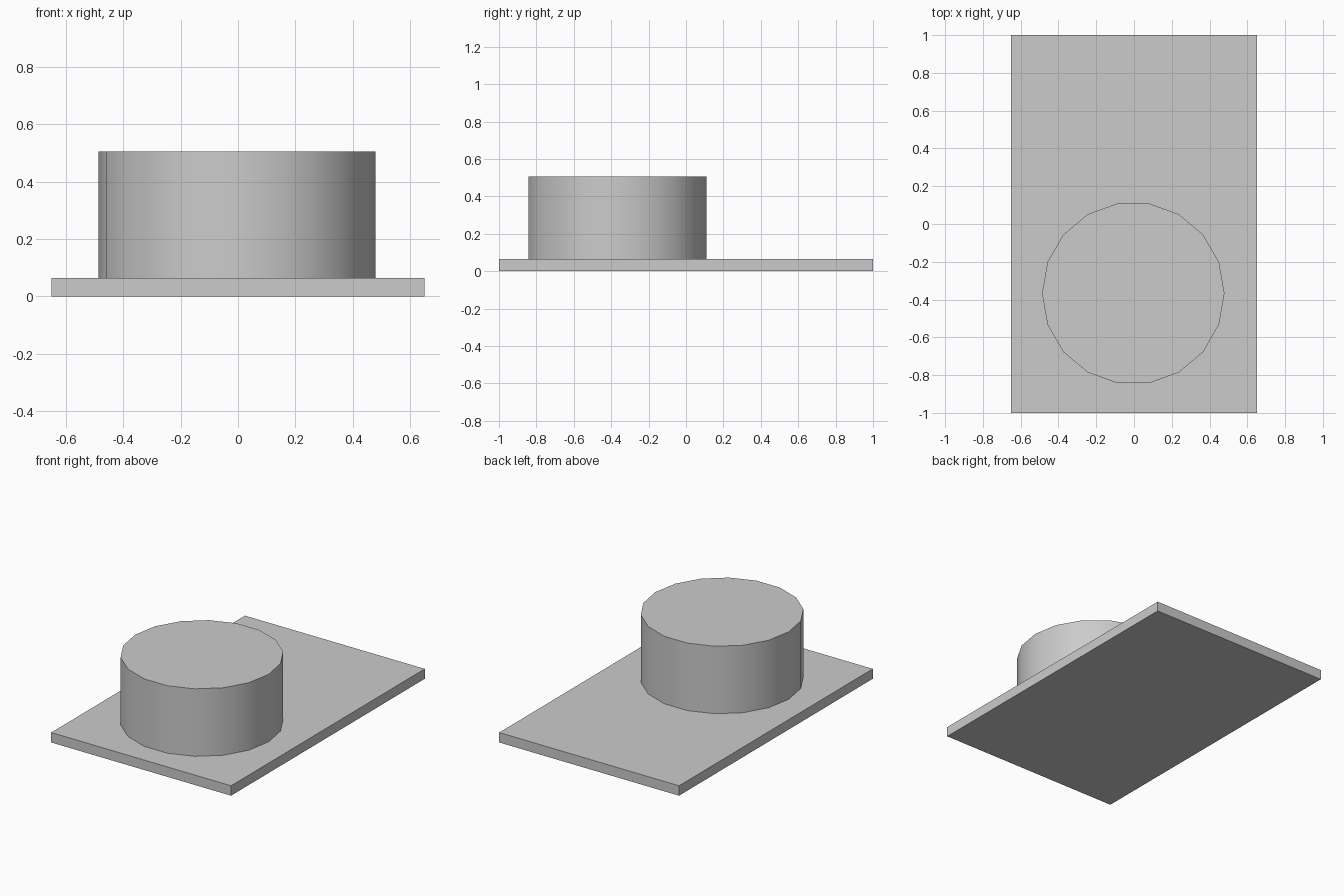
import bpy
import math

if "Cube" in bpy.data.objects:
    bpy.data.objects.remove(bpy.data.objects["Cube"])

PLATE_TOP = 0.065
DRUM_TOP = 0.506

# Flat rectangular base
bpy.ops.mesh.primitive_cube_add(size=1, location=(0, 0, PLATE_TOP / 2))
plate = bpy.context.object
plate.name = "base_plate"
plate.scale = (1.3, 2.0, PLATE_TOP)
bpy.ops.object.transform_apply(location=False, rotation=False, scale=True)

# 18-sided drum with a corner pointing along +x
bpy.ops.mesh.primitive_cylinder_add(
    vertices=18, radius=0.483, depth=DRUM_TOP - PLATE_TOP,
    location=(-0.004, -0.367, (DRUM_TOP + PLATE_TOP) / 2),
    rotation=(0, 0, math.radians(90)))
drum = bpy.context.object
drum.name = "round_drum"
bpy.ops.object.transform_apply(location=False, rotation=True, scale=False)
bpy.ops.object.shade_smooth_by_angle(angle=math.radians(30))
